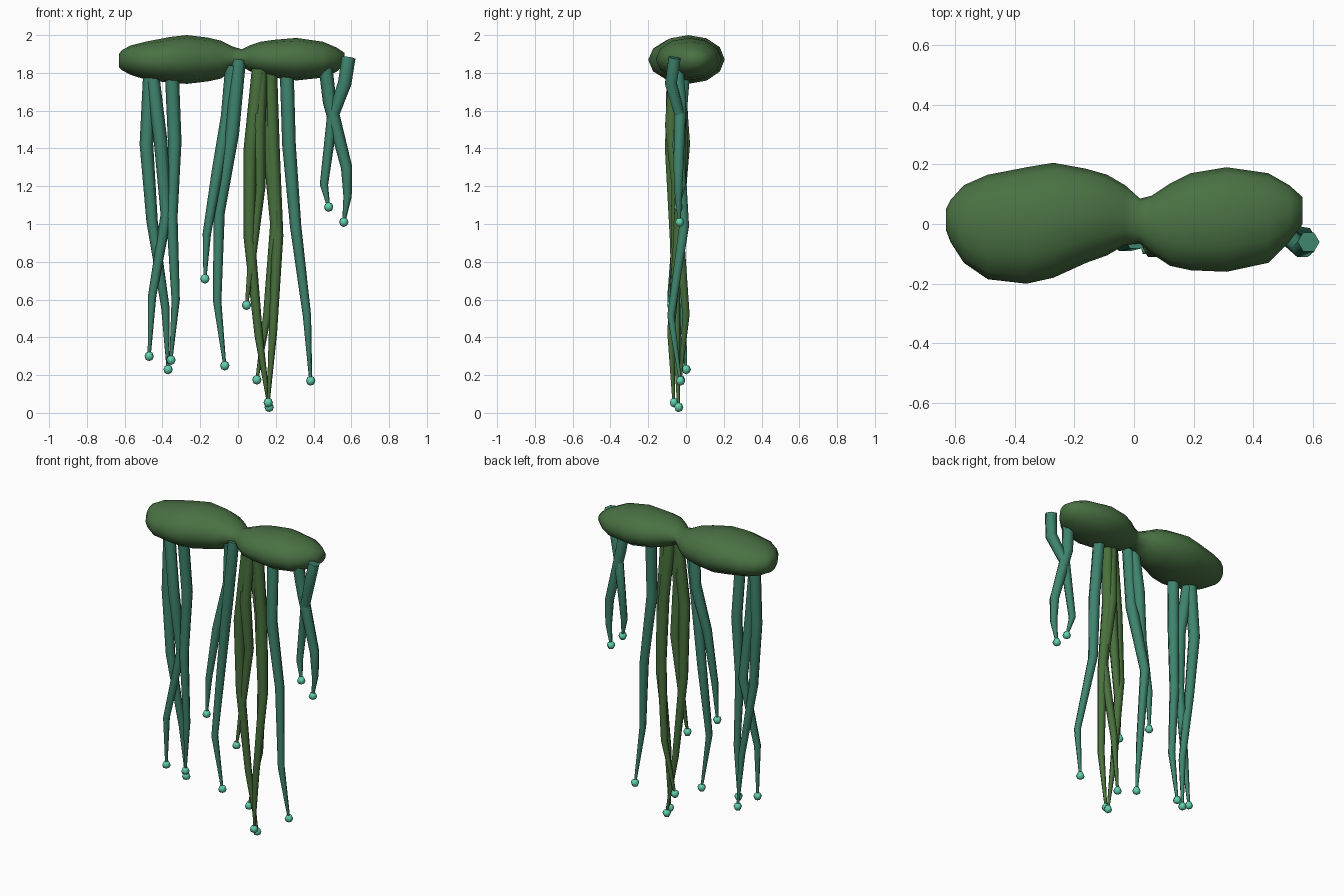
import bpy, bmesh, math
from mathutils import Vector

old = bpy.data.objects.get("Cube")
if old:
    bpy.data.objects.remove(old, do_unlink=True)


def material(name, colour):
    mat = bpy.data.materials.new(name)
    mat.use_nodes = True
    mat.diffuse_color = (*colour, 1)
    mat.node_tree.nodes["Principled BSDF"].inputs["Base Color"].default_value = (*colour, 1)
    return mat


canopy_green = material("canopy green", (0.067, 0.165, 0.056))
vine_green = material("vine green", (0.067, 0.165, 0.046))
vine_teal = material("vine teal", (0.048, 0.23, 0.155))
bud_mint = material("bud mint", (0.12, 0.64, 0.43))


def finish(bm, name, mat):
    """Turn a bmesh into a smooth shaded object with one material."""
    bmesh.ops.recalc_face_normals(bm, faces=bm.faces)
    mesh = bpy.data.meshes.new(name)
    bm.to_mesh(mesh)
    bm.free()
    mesh.materials.append(mat)
    obj = bpy.data.objects.new(name, mesh)
    bpy.context.collection.objects.link(obj)
    bpy.ops.object.select_all(action="DESELECT")
    obj.select_set(True)
    bpy.context.view_layer.objects.active = obj
    bpy.ops.object.shade_smooth_by_angle(angle=math.radians(75))


def loft(name, rings, mat):
    """Skin a list of point rings and close both ends."""
    bm = bmesh.new()
    loops = [[bm.verts.new(p) for p in ring] for ring in rings]
    count = len(loops[0])
    for a, b in zip(loops, loops[1:]):
        for i in range(count):
            j = (i + 1) % count
            bm.faces.new((a[i], a[j], b[j], b[i]))
    bm.faces.new(loops[0])
    bm.faces.new(loops[-1])
    finish(bm, name, mat)


def circle(sides):
    for i in range(sides):
        angle = math.tau * i / sides
        yield math.cos(angle), math.sin(angle)


def canopy(name, sections):
    """Each section is x, front y, back y, bottom z, top z."""
    rings = []
    for x, front, back, low, high in sections:
        cy, cz = (front + back) / 2, (low + high) / 2
        ry, rz = (back - front) / 2, (high - low) / 2
        rings.append([Vector((x, cy + ry * c, cz + rz * s)) for c, s in circle(12)])
    loft(name, rings, canopy_green)


# Canopy: two lobes meeting at a narrow neck
canopy("canopy", [
    (-0.63, -0.02, 0.05, 1.83, 1.9),
    (-0.615, -0.06, 0.08, 1.815, 1.92),
    (-0.57, -0.13, 0.13, 1.79, 1.945),
    (-0.49, -0.185, 0.165, 1.765, 1.965),
    (-0.36, -0.2, 0.19, 1.747, 1.99),
    (-0.27, -0.18, 0.205, 1.742, 2.0),
    (-0.16, -0.13, 0.185, 1.755, 1.987),
    (-0.09, -0.105, 0.165, 1.77, 1.97),
    (-0.03, -0.07, 0.13, 1.81, 1.94),
    (0.02, -0.065, 0.085, 1.835, 1.925),
    (0.06, -0.1, 0.095, 1.81, 1.945),
    (0.12, -0.14, 0.135, 1.79, 1.965),
    (0.19, -0.155, 0.17, 1.775, 1.975),
    (0.31, -0.16, 0.19, 1.76, 1.985),
    (0.45, -0.13, 0.17, 1.775, 1.965),
    (0.52, -0.06, 0.13, 1.805, 1.935),
    (0.565, 0.0, 0.09, 1.84, 1.905)])

# Vines: tapering six sided tubes, each ending in a faceted bud
STEPS = (0, 0.24, 0.5, 0.79, 1)
RADII = (0.037, 0.036, 0.03, 0.022, 0.008)


def vine(name, mat, top, tip, xs, ys, steps=STEPS):
    path = [Vector((x, y, top + (tip - top) * t)) for x, y, t in zip(xs, ys, steps)]
    rings = []
    for i, (point, radius) in enumerate(zip(path, RADII)):
        along = path[min(i + 1, len(path) - 1)] - path[max(i - 1, 0)]
        turn = Vector((0, 0, -1)).rotation_difference(along)
        rings.append([point + turn @ Vector((radius * c, radius * s, 0))
                      for c, s in circle(6)])
    loft(name, rings, mat)
    bm = bmesh.new()
    bmesh.ops.create_uvsphere(bm, u_segments=5, v_segments=4, radius=0.026)
    bmesh.ops.translate(bm, verts=bm.verts, vec=path[-1])
    finish(bm, name + "_bud", bud_mint)


# Right cluster
vine("right_vine_outer", vine_teal, 1.8, 0.23,
     (-0.465, -0.485, -0.455, -0.385, -0.37), (-0.04, -0.03, -0.04, -0.02, 0))
vine("right_vine_crossing", vine_teal, 1.8, 0.3,
     (-0.455, -0.41, -0.38, -0.455, -0.47), (-0.05, -0.07, -0.04, -0.08, -0.06))
vine("right_vine_inner", vine_teal, 1.8, 0.28,
     (-0.35, -0.335, -0.35, -0.33, -0.355), (-0.06, -0.04, -0.05, -0.05, -0.03))

# Vines under the neck
vine("neck_vine_short", vine_teal, 1.84, 0.71,
     (-0.03, -0.055, -0.11, -0.165, -0.175), (-0.04, -0.02, -0.06, -0.06, -0.07))
vine("neck_vine_long", vine_teal, 1.87, 0.25,
     (0.005, -0.03, -0.1, -0.11, -0.07), (-0.05, -0.06, -0.02, -0.08, -0.06))

# Green centre cluster
vine("centre_vine_front", vine_green, 1.82, 0.03,
     (0.11, 0.065, 0.06, 0.11, 0.165), (-0.07, -0.08, -0.06, -0.05, -0.04))
vine("centre_vine_back", vine_green, 1.82, 0.175,
     (0.14, 0.165, 0.2, 0.155, 0.1), (-0.04, -0.01, -0.04, 0, -0.03))
vine("centre_vine_short", vine_green, 1.82, 0.57,
     (0.12, 0.11, 0.115, 0.075, 0.045), (-0.06, -0.08, -0.05, -0.06, -0.08))
vine("centre_vine_left", vine_green, 1.82, 0.055,
     (0.17, 0.185, 0.21, 0.185, 0.16), (-0.04, -0.02, -0.04, -0.08, -0.065))

# Left vines
vine("left_vine_long", vine_teal, 1.81, 0.17,
     (0.258, 0.27, 0.305, 0.365, 0.385), (-0.01, -0.04, -0.01, -0.08, -0.03))
vine("left_vine_outer", vine_teal, 1.88, 1.09,
     (0.585, 0.565, 0.5, 0.455, 0.48), (-0.06, -0.08, -0.03, -0.02, -0.04),
     (0, 0.17, 0.4, 0.85, 1))
vine("left_vine_inner", vine_teal, 1.86, 1.01,
     (0.46, 0.485, 0.575, 0.58, 0.56), (-0.05, -0.03, -0.04, -0.04, -0.035),
     (0, 0.25, 0.66, 0.84, 1))
